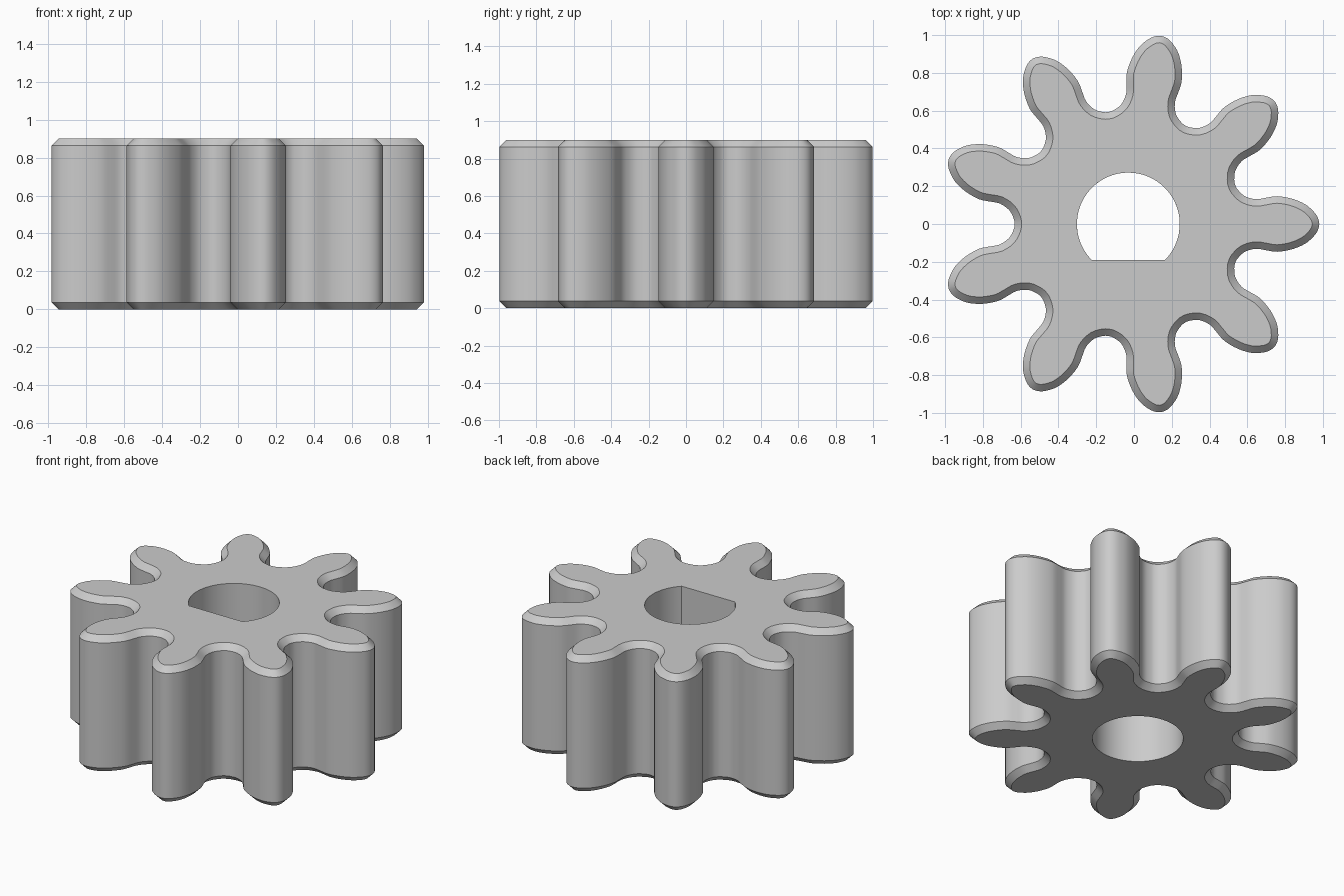
import bpy
import bmesh
from math import cos, sin, pi, tau, asin
from mathutils import Vector

TEETH, HEIGHT, CHAMFER = 9, 0.9, 0.037
CENTRE = Vector((-0.03, 0.0))
BORE, FLAT_Y, LEDGE = 0.272, -0.19, 0.45

cube = bpy.data.objects.get("Cube")
if cube:
    bpy.data.objects.remove(cube)

grey = bpy.data.materials.new("plain grey")
grey.use_nodes = True
colour = (0.6, 0.6, 0.6, 1)
grey.diffuse_color = colour
grey.node_tree.nodes["Principled BSDF"].inputs["Base Color"].default_value = colour


def stack(name, loops):
    """Solid from matching closed loops of (points, height), capped at both ends."""
    bm = bmesh.new()
    rings = [[bm.verts.new((p.x, p.y, z)) for p in pts] for pts, z in loops]
    for low, high in zip(rings, rings[1:]):
        for i in range(len(low)):
            j = (i + 1) % len(low)
            bm.faces.new((low[i], low[j], high[j], high[i]))
    bm.faces.new(rings[0][::-1])
    bm.faces.new(rings[-1])
    mesh = bpy.data.meshes.new(name)
    bm.to_mesh(mesh)
    bm.free()
    mesh.materials.append(grey)
    obj = bpy.data.objects.new(name, mesh)
    bpy.context.collection.objects.link(obj)
    return obj


def smooth_loop(pts, steps):
    """Closed Catmull-Rom curve through the points."""
    out, n = [], len(pts)
    for i in range(n):
        a, b, c, d = (pts[(i + k) % n] for k in (-1, 0, 1, 2))
        for s in range(steps):
            t = s / steps
            out.append(0.5 * (2 * b + (c - a) * t + (2 * a - 5 * b + 4 * c - d) * t ** 2
                              + (3 * b - a - 3 * c + d) * t ** 3))
    return out


def inset(pts, amount):
    """Move a counter-clockwise loop inwards along its normals."""
    out = []
    for i, p in enumerate(pts):
        t = (pts[(i + 1) % len(pts)] - pts[i - 1]).normalized()
        out.append(p + Vector((-t.y, t.x)) * amount)
    return out


# Half a tooth, from the tip down to the middle of the valley
half = [(1.011, 0), (1.001, 0.038), (0.975, 0.072), (0.935, 0.105), (0.87, 0.133),
        (0.79, 0.147), (0.73, 0.139), (0.675, 0.131), (0.617, 0.147),
        (0.58, 0.181), (0.566, 0.206)]
tooth = [Vector((x, -y)) for x, y in half[-2:0:-1]] + [Vector(p) for p in half]


def turned(p, a):
    return Vector((p.x * cos(a) - p.y * sin(a), p.x * sin(a) + p.y * cos(a)))


points = [turned(p, tau * k / TEETH) + CENTRE for k in range(TEETH) for p in tooth]
outline = smooth_loop(points, 3)
edge = inset(outline, CHAMFER)

# Gear body with chamfered ends
gear = stack("gear_body", [(edge, 0), (outline, CHAMFER),
                           (outline, HEIGHT - CHAMFER), (edge, HEIGHT)])


def arc(start, end, count):
    return [CENTRE + BORE * Vector((cos(a), sin(a)))
            for a in (start + (end - start) * i / count for i in range(count + 1))]


# Bore: round in the lower half, with a flat side in the upper half
dip = asin(FLAT_Y / BORE)
round_loop = arc(dip, dip + tau, 96)[:-1]
flat_loop = arc(dip, pi - dip, 72)
cutters = [stack("round_bore_cutter", [(round_loop, -0.1), (round_loop, LEDGE)]),
           stack("flat_bore_cutter", [(flat_loop, LEDGE - 0.1), (flat_loop, HEIGHT + 0.1)])]

bpy.ops.object.select_all(action='DESELECT')
gear.select_set(True)
bpy.context.view_layer.objects.active = gear
for cutter in cutters:
    mod = gear.modifiers.new("bore", 'BOOLEAN')
    mod.operation, mod.solver, mod.object = 'DIFFERENCE', 'EXACT', cutter
    bpy.ops.object.modifier_apply(modifier=mod.name)
    bpy.data.objects.remove(cutter)

bpy.ops.object.shade_smooth_by_angle(angle=pi / 6)
